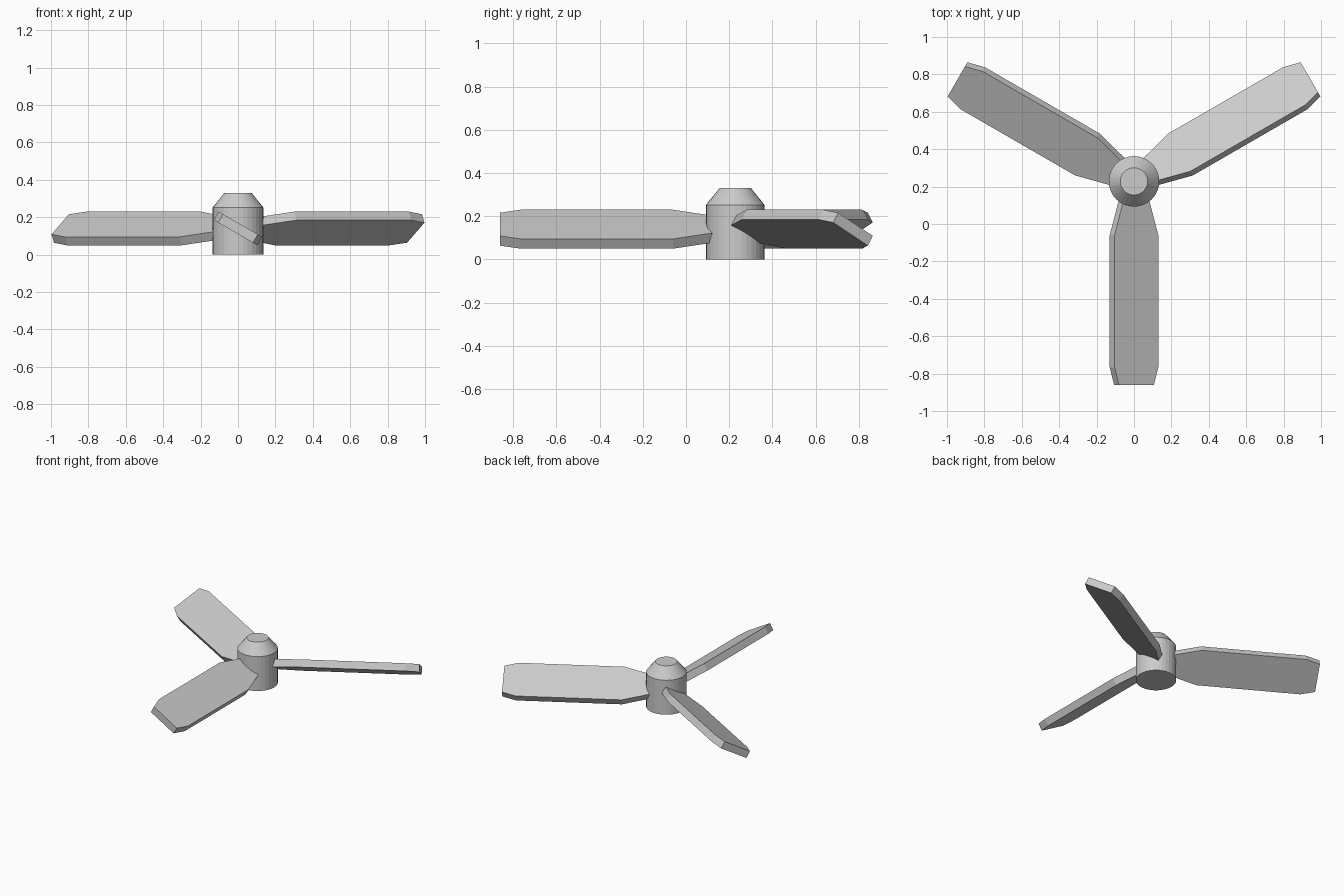
import bpy, bmesh
from math import radians, cos, sin, pi
from mathutils import Matrix

if "Cube" in bpy.data.objects:
    bpy.data.objects.remove(bpy.data.objects["Cube"])

CENTRE_Y = 0.228


def make_object(name, bm):
    bmesh.ops.recalc_face_normals(bm, faces=bm.faces[:])
    mesh = bpy.data.meshes.new(name)
    bm.to_mesh(mesh)
    bm.free()
    obj = bpy.data.objects.new(name, mesh)
    bpy.context.collection.objects.link(obj)
    return obj


def loft(bm, rings):
    # Bridge matching rings of points and cap both ends
    rings = [[bm.verts.new(p) for p in ring] for ring in rings]
    n = len(rings[0])
    for a, b in zip(rings, rings[1:]):
        for i in range(n):
            j = (i + 1) % n
            bm.faces.new((a[i], a[j], b[j], b[i]))
    bm.faces.new(rings[0])
    bm.faces.new(rings[-1])


# Hub: cylinder with a blunt conical cap
SIDES = 32
bm = bmesh.new()
loft(bm, [[(r * cos(2 * pi * i / SIDES), r * sin(2 * pi * i / SIDES), z)
           for i in range(SIDES)]
          for r, z in ((0.135, 0), (0.135, 0.253), (0.073, 0.33))])
hub = make_object("hub", bm)
hub.location.y = CENTRE_Y

# Blades: tapered slabs pitched 30 degrees, (radius, half width) stations
STATIONS = ((0.07, 0.07), (0.288, 0.135), (0.995, 0.135), (1.09, 0.107))
HALF_THICK = 0.026
for k in range(3):
    bm = bmesh.new()
    loft(bm, [[(w, -r, HALF_THICK), (-w, -r, HALF_THICK),
               (-w, -r, -HALF_THICK), (w, -r, -HALF_THICK)]
              for r, w in STATIONS])
    place = (Matrix.Translation((0, CENTRE_Y, 0.14))
             @ Matrix.Rotation(radians(120 * k), 4, 'Z')
             @ Matrix.Rotation(radians(30), 4, 'Y'))
    bm.transform(place)
    make_object(f"blade_{k + 1}", bm)
